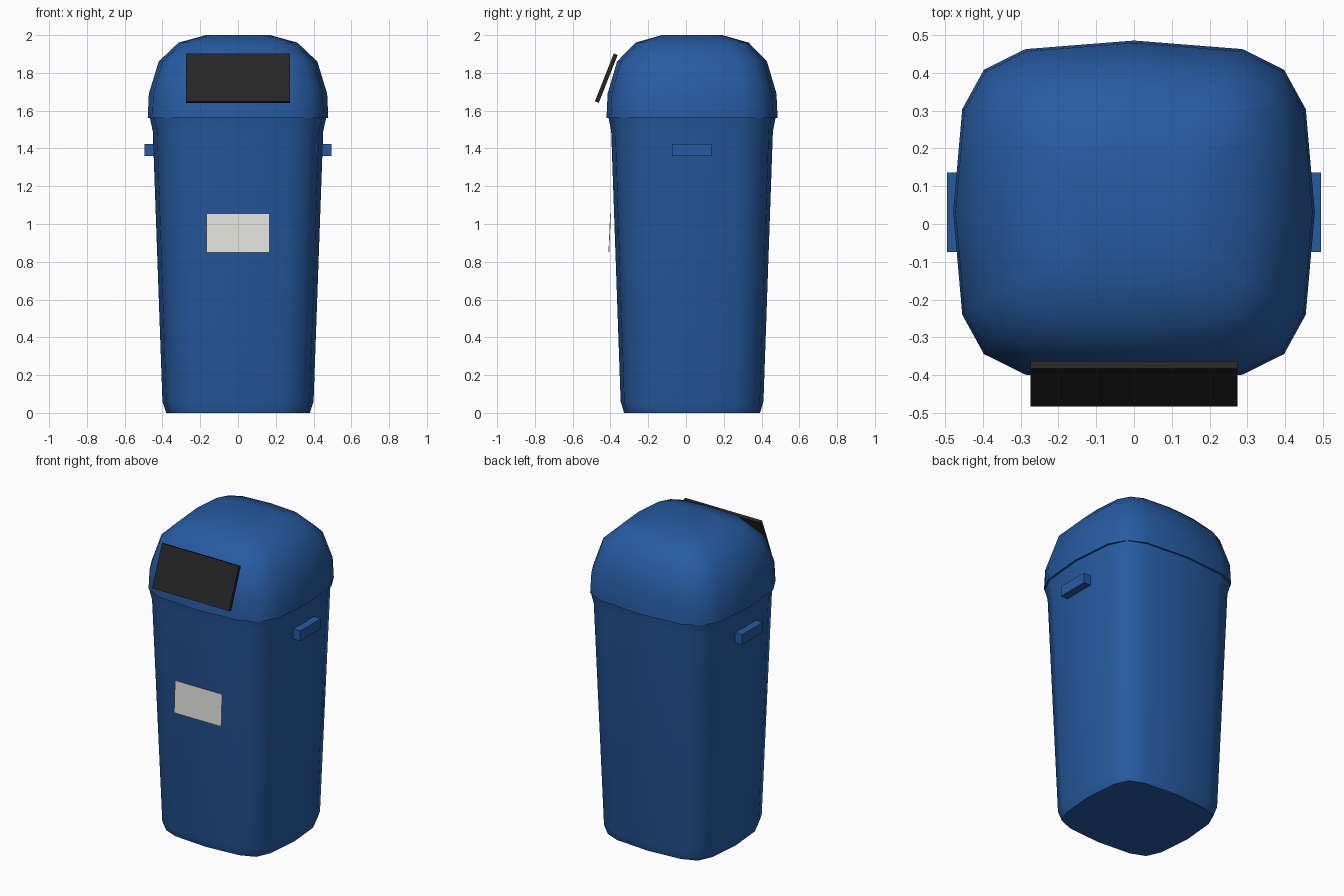
import bpy, bmesh, math
from mathutils import Matrix

cube = bpy.data.objects.get("Cube")
if cube:
    bpy.data.objects.remove(cube, do_unlink=True)

CENTRE_Y = 0.032


def material(name, rgb):
    m = bpy.data.materials.new(name)
    m.use_nodes = True
    m.diffuse_color = (*rgb, 1)
    m.node_tree.nodes["Principled BSDF"].inputs["Base Color"].default_value = (*rgb, 1)
    return m


BLUE = material("blue plastic", (0.020, 0.105, 0.36))
BLACK = material("black plastic", (0.018, 0.018, 0.018))
PALE = material("pale label", (0.78, 0.78, 0.74))


def finish(bm, name, mat, smooth=False):
    bmesh.ops.recalc_face_normals(bm, faces=bm.faces[:])
    me = bpy.data.meshes.new(name)
    bm.to_mesh(me)
    bm.free()
    me.materials.append(mat)
    if smooth:
        for p in me.polygons:
            p.use_smooth = True
        me.set_sharp_from_angle(angle=math.radians(60))
    ob = bpy.data.objects.new(name, me)
    bpy.context.collection.objects.link(ob)
    return ob


def outline(corner):
    """Rounded square of sixteen points, unit half width."""
    side = [(1, 0), (0.95, 0.6), (corner, corner), (0.6, 0.95)]
    pts = []
    for _ in range(4):
        pts += side
        side = [(-y, x) for x, y in side]
    return pts


def loft(name, profile, corner):
    """Stack the outline at each (z, half width, half depth) and skin it."""
    bm = bmesh.new()
    rings = [[bm.verts.new((x * w, CENTRE_Y + y * d, z)) for x, y in outline(corner)]
             for z, w, d in profile]
    n = len(rings[0])
    for lo, hi in zip(rings, rings[1:]):
        for i in range(n):
            j = (i + 1) % n
            bm.faces.new((lo[i], lo[j], hi[j], hi[i]))
    bm.faces.new(rings[0][::-1])
    bm.faces.new(rings[-1])
    return finish(bm, name, BLUE, smooth=True)


def box(name, mat, centre, size, tilt=0):
    bm = bmesh.new()
    bmesh.ops.create_cube(bm, size=1, matrix=Matrix.Translation(centre)
                          @ Matrix.Rotation(math.radians(tilt), 4, "X")
                          @ Matrix.Diagonal((*size, 1)))
    return finish(bm, name, mat)


# Tapered bin body with a flared rim
loft("body", [(0, 0.38, 0.36), (0.06, 0.40, 0.378),
              (1.49, 0.451, 0.428), (1.565, 0.467, 0.443)], 0.845)

# Domed lid
loft("lid", [(1.56, 0.478, 0.453), (1.69, 0.472, 0.447), (1.86, 0.42, 0.397),
             (1.96, 0.315, 0.30), (2.0, 0.17, 0.16)], 0.83)

# Tilted flap over the opening
box("flap", BLACK, (0, -0.422, 1.772), (0.548, 0.022, 0.272), -21.5)

# Front label
box("label", PALE, (0, -0.404, 0.952), (0.335, 0.004, 0.205), -2.5)

# Side grips
for name, s in (("left_handle", 1), ("right_handle", -1)):
    box(name, BLUE, (s * 0.47, 0.031, 1.392), (0.05, 0.21, 0.065))
